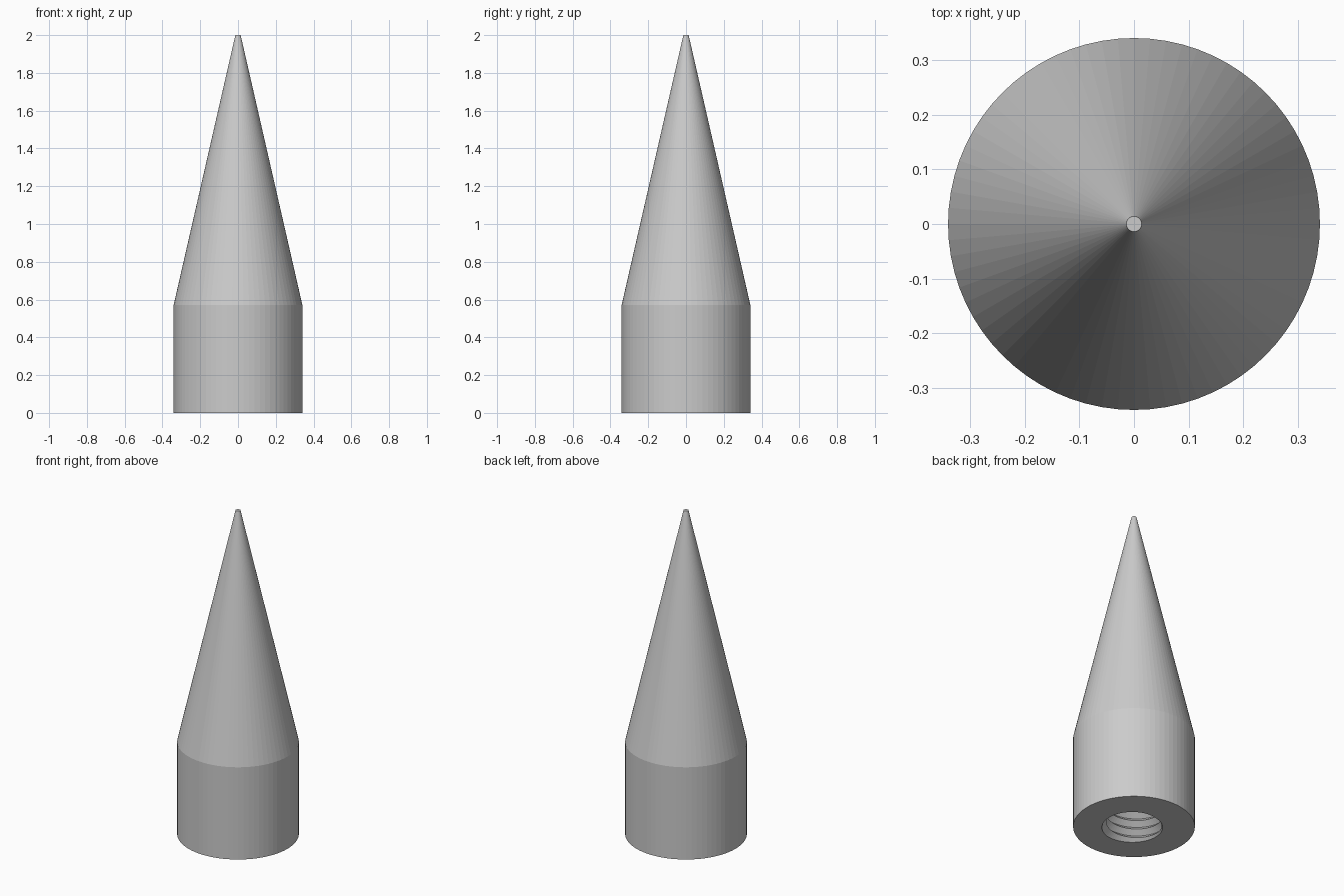
import bpy
import bmesh
from math import cos, sin, tau, radians, floor

cube = bpy.data.objects.get("Cube")
if cube:
    bpy.data.objects.remove(cube)

SEGMENTS = 72
PITCH, DEPTH = 0.055, 0.5        # threaded bore
MINOR, MAJOR = 0.155, 0.185
START = radians(-75)             # where the thread groove opens


def fixed(radius, z):
    """Row of constant radius and height."""
    return lambda turn: (radius, z)


def thread(k):
    """Row following the helix, alternately on a groove and a ridge, trimmed to the bore."""
    def row(turn):
        z = min(max(PITCH * (k / 2 + turn), 0), DEPTH)
        phase = z / PITCH - turn
        phase -= floor(phase + 1e-6)
        return MINOR + (MAJOR - MINOR) * abs(2 * phase - 1), z
    return row


# One continuous skin: blunt tip, cone, shank, base ring, threaded bore, drill point
rows = [fixed(0, 2), fixed(0.014, 2), fixed(0.341, 0.57), fixed(0.341, 0)]
rows += [thread(k) for k in range(-2, int(2 * DEPTH / PITCH) + 3)]
rows += [fixed(0, DEPTH + 0.08)]

bm = bmesh.new()
grid = []
for row in rows:
    ring = []
    for i in range(SEGMENTS + 1):
        turn = i / SEGMENTS
        r, z = row(turn)
        a = START + tau * turn
        ring.append(bm.verts.new((r * cos(a), r * sin(a), z)))
    grid.append(ring)
for upper, lower in zip(grid, grid[1:]):
    for i in range(SEGMENTS):
        bm.faces.new((upper[i], lower[i], lower[i + 1], upper[i + 1]))

# Close the seam and collapse the trimmed thread ends
bmesh.ops.remove_doubles(bm, verts=bm.verts, dist=0.00005)
bmesh.ops.recalc_face_normals(bm, faces=bm.faces)

mesh = bpy.data.meshes.new("spike")
bm.to_mesh(mesh)
bm.free()
spike = bpy.data.objects.new("spike", mesh)
bpy.context.collection.objects.link(spike)

# Plain grey metal
grey = bpy.data.materials.new("grey")
grey.use_nodes = True
colour = (0.6, 0.6, 0.6, 1)
grey.diffuse_color = colour
grey.node_tree.nodes["Principled BSDF"].inputs["Base Color"].default_value = colour
mesh.materials.append(grey)
